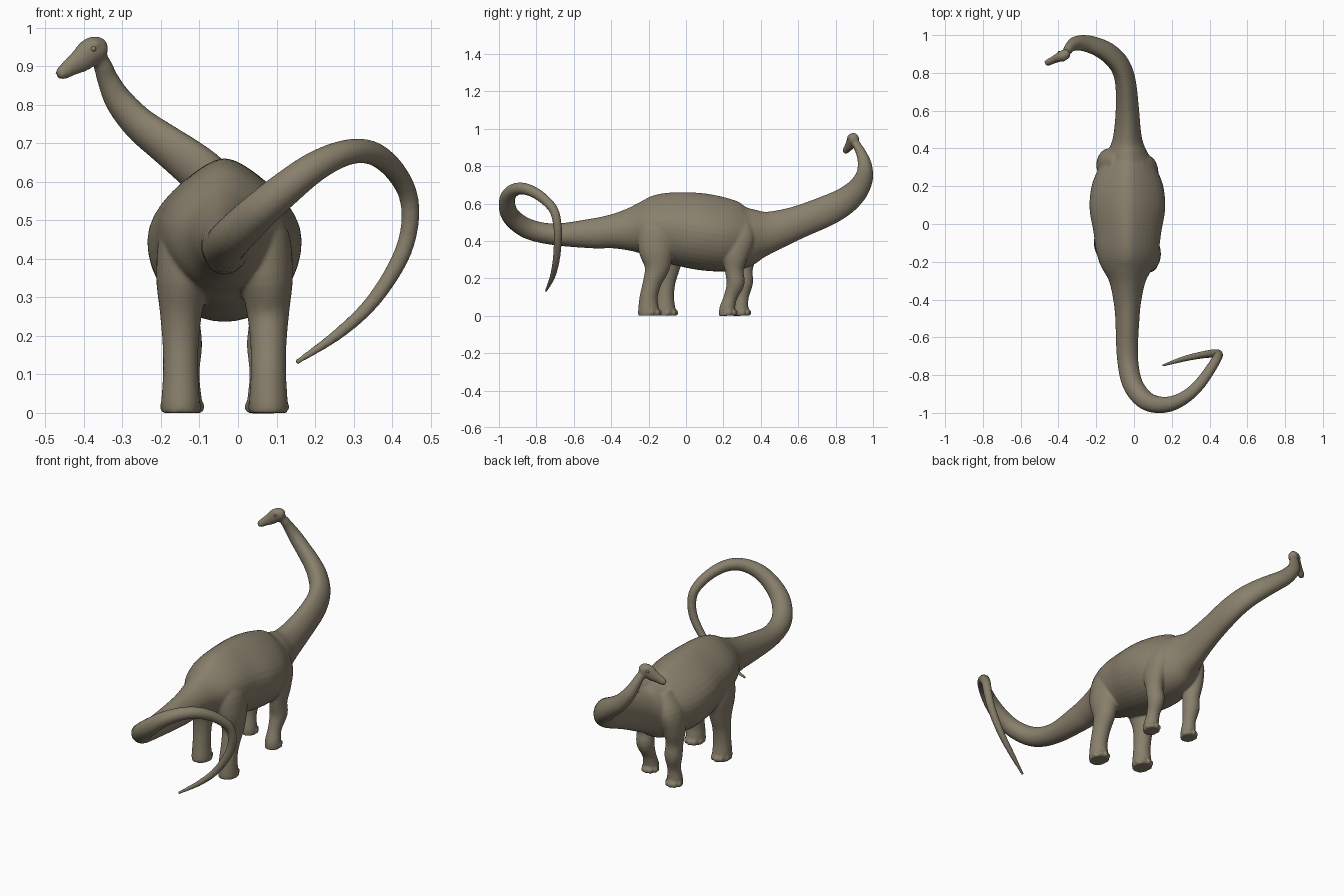
import bpy, bmesh, math
from mathutils import Vector, Matrix

CX = -0.035  # body midline


def catmull(pts, steps):
    out = []
    n = len(pts)
    for i in range(n - 1):
        p0, p1, p2, p3 = pts[max(i - 1, 0)], pts[i], pts[i + 1], pts[min(i + 2, n - 1)]
        for s in range(steps):
            t = s / steps
            out.append([0.5 * (2 * b + (c - a) * t + (2 * a - 5 * b + 4 * c - d) * t * t
                               + (3 * b - a - 3 * c + d) * t ** 3)
                        for a, b, c, d in zip(p0, p1, p2, p3)])
    out.append(list(pts[-1]))
    return out


def loft(bm, sections, mid, side, ridge=0.0, steps=5, sides=40):
    """Skin rings (x, y, z, half width, half height), carrying the frame outward from section mid."""
    rows = catmull(sections, steps)
    cen = [Vector(r[:3]) for r in rows]
    n = len(rows)
    tan = [(cen[min(i + 1, n - 1)] - cen[max(i - 1, 0)]).normalized() for i in range(n)]
    m = mid * steps
    frame = [None] * n
    frame[m] = (Vector(side) - tan[m] * tan[m].dot(Vector(side))).normalized()
    for order in (range(m + 1, n), range(m - 1, -1, -1)):
        prev = frame[m]
        for i in order:
            prev = (prev - tan[i] * tan[i].dot(prev)).normalized()
            frame[i] = prev
    rings = []
    for c, t, u, r in zip(cen, tan, frame, rows):
        v = u.cross(t)
        # wider trunk sections narrow more strongly toward the back ridge
        g = ridge * min(1, max(.3, (r[3] - .04) / .12))
        ring = []
        for k in range(sides):
            a = 2 * math.pi * k / sides
            w = 1 - g * max(0, math.sin(a)) ** 2
            ring.append(bm.verts.new(c + u * (math.cos(a) * r[3] * w) + v * (math.sin(a) * r[4])))
        rings.append(ring)
    for a, b in zip(rings, rings[1:]):
        for k in range(sides):
            j = (k + 1) % sides
            bm.faces.new((a[k], a[j], b[j], b[k]))
    bm.faces.new(rings[0][::-1])
    bm.faces.new(rings[-1])


def ball(bm, loc, scale):
    bmesh.ops.create_uvsphere(bm, u_segments=16, v_segments=10, radius=1,
                              matrix=Matrix.Translation(loc) @ Matrix.Diagonal((*scale, 1)))


skin = bpy.data.materials.new("skin")
skin.diffuse_color = (.25, .215, .15, 1)


def make_object(name, bm):
    bmesh.ops.recalc_face_normals(bm, faces=bm.faces)
    for f in bm.faces:
        f.smooth = True
    me = bpy.data.meshes.new(name)
    bm.to_mesh(me)
    bm.free()
    me.materials.append(skin)
    ob = bpy.data.objects.new(name, me)
    bpy.context.collection.objects.link(ob)
    return ob


# Tail, tip to root
tail = [(.15, -.75, .13, .007, .007), (.26, -.715, .205, .015, .015), (.35, -.695, .29, .019, .019),
        (.42, -.685, .40, .022, .022), (.446, -.688, .49, .023, .023), (.44, -.71, .57, .025, .025),
        (.40, -.775, .637, .028, .028), (.345, -.85, .676, .031, .031), (.28, -.91, .676, .034, .034),
        (.20, -.95, .64, .04, .04), (.12, -.955, .58, .046, .046), (.05, -.925, .52, .051, .05),
        (-.01, -.84, .463, .054, .054), (-.035, -.70, .435, .056, .058)]
# Trunk: y, top, bottom, half width
trunk = [(-.5, .52, .36, .064), (-.4, .54, .36, .075), (-.3, .575, .345, .098), (-.22, .615, .32, .142),
         (-.14, .652, .295, .166), (-.04, .662, .27, .18), (.08, .655, .245, .2), (.2, .63, .235, .19),
         (.3, .60, .25, .15), (.38, .572, .30, .105), (.46, .56, .345, .076)]
trunk = [(CX, y, (t + b) / 2, w, (t - b) / 2) for y, t, b, w in trunk]
# Neck
neck = [(-.035, .6, .50, .062, .088), (-.045, .75, .56, .055, .082), (-.075, .84, .607, .053, .074),
        (-.13, .90, .655, .051, .065), (-.19, .935, .70, .046, .057), (-.255, .955, .75, .041, .049),
        (-.308, .955, .81, .036, .039), (-.337, .938, .865, .028, .029), (-.35, .92, .9, .024, .025),
        (-.366, .9, .935, .02, .02)]

bm = bmesh.new()
loft(bm, tail + trunk + neck, len(tail) + 5, (1, 0, 0), ridge=0.4)

# Head
head = [(-.341, .908, .947, .012, .014), (-.355, .902, .946, .026, .03), (-.38, .89, .94, .027, .036),
        (-.405, .879, .918, .023, .033), (-.432, .866, .9, .019, .025),
        (-.455, .855, .884, .018, .019), (-.468, .849, .877, .013, .012)]
loft(bm, head, 2, (-.447, .894, 0), steps=4)

# Brows
for s in (1, -1):
    ball(bm, (-.378 + s * .447 * .016, .89 - s * .894 * .016, .957), (.016, .014, .012))

# Legs: outward offset, y shift, z, half width, half depth
hind = [(.04, .05, .57, .03, .06), (.085, .045, .47, .076, .10), (.107, .042, .36, .071, .098),
        (.113, .045, .26, .055, .068), (.114, .02, .18, .047, .05), (.114, 0, .1, .046, .048),
        (.114, 0, .03, .05, .056), (.114, 0, 0, .048, .056)]
fore = [(.06, .05, .53, .03, .045), (.1, .045, .43, .054, .08), (.112, .03, .33, .052, .07),
        (.108, .025, .245, .044, .05), (.104, .03, .175, .046, .048), (.1, .012, .1, .035, .036),
        (.1, 0, .035, .041, .042), (.1, 0, 0, .041, .043)]
feet = []
for side, shape, y, lean in ((1, hind, -.2, 1), (-1, hind, -.112, .3), (1, fore, .22, 1.5), (-1, fore, .292, .6)):
    pts = [(CX + side * o, y + dy * lean, z, w, d) for o, dy, z, w, d in shape]
    loft(bm, pts, 3, (1, 0, 0), steps=4, sides=28)
    feet.append(pts[-1])

# Toes
for x, y, z, w, d in feet:
    for deg in (15, 55, 90, 125, 165):
        a = math.radians(deg)
        ball(bm, (x + math.cos(a) * w * .9, y + math.sin(a) * d * 1.02, .016), (.013, .015, .017))

# Fuse everything into one skin
body = make_object("sauropod_body", bm)
rm = body.modifiers.new("fuse", 'REMESH')
rm.mode = 'VOXEL'
rm.voxel_size = .006
rm.use_smooth_shade = True
sm = body.modifiers.new("soften", 'SMOOTH')
sm.factor = .5
sm.iterations = 6

# Eyes
bm = bmesh.new()
for s in (1, -1):
    ball(bm, (-.386 + s * .447 * .023, .888 - s * .894 * .023, .945), (.008, .008, .007))
make_object("eyes", bm)
